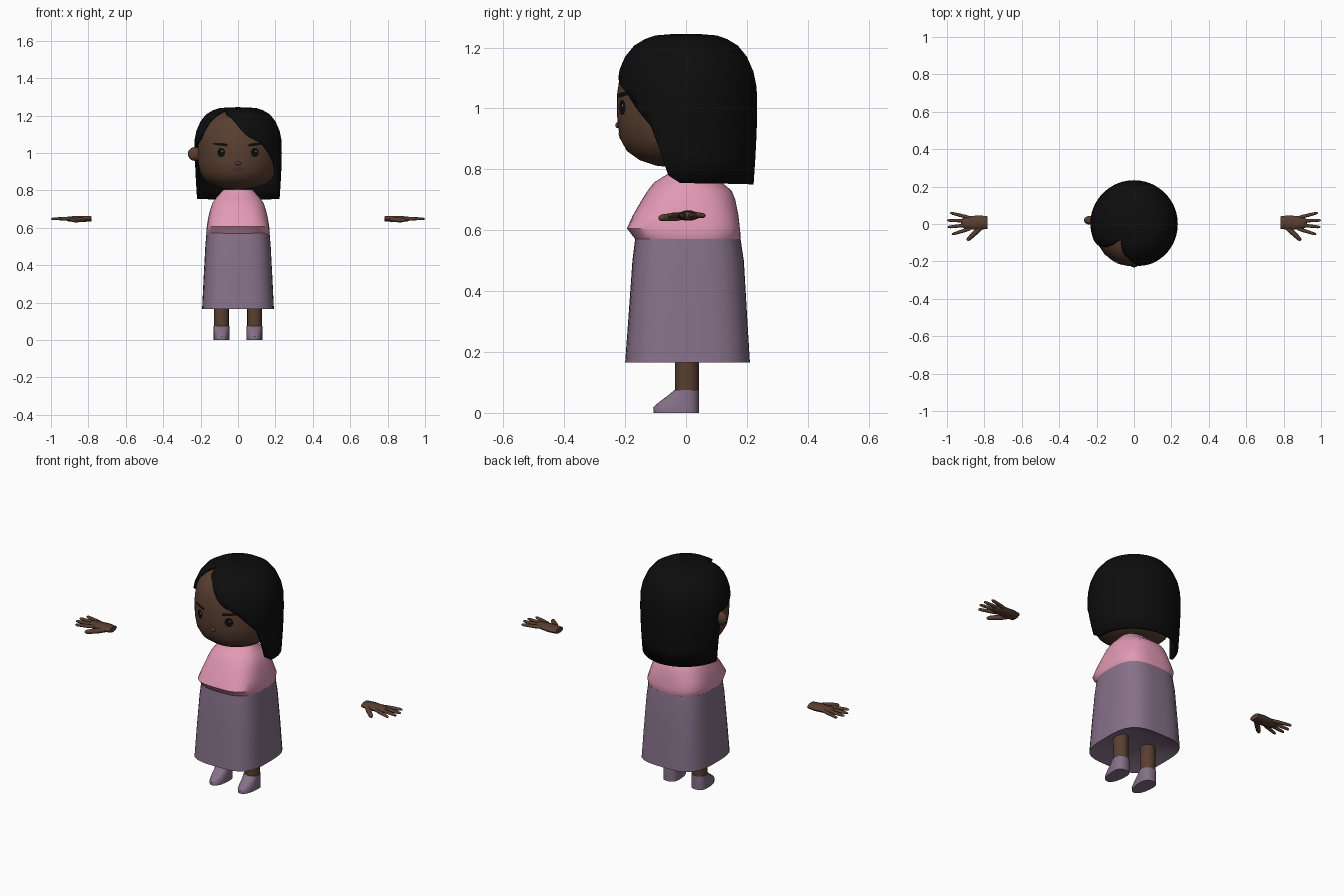
import bpy, bmesh
from math import sin, cos, pi, radians, sqrt
from mathutils import Vector

cube = bpy.data.objects.get("Cube")
if cube:
    bpy.data.objects.remove(cube, do_unlink=True)


def material(name, rgb):
    m = bpy.data.materials.new(name)
    m.use_nodes = True
    m.diffuse_color = (*rgb, 1)
    m.node_tree.nodes["Principled BSDF"].inputs["Base Color"].default_value = (*rgb, 1)
    return m


SKIN = material("brown skin", (0.10, 0.05, 0.03))
HAIR = material("black hair", (0.004, 0.004, 0.004))
PINK = material("pink top", (0.76, 0.32, 0.46))
PURPLE = material("dusty purple", (0.24, 0.165, 0.25))
LIPS = material("dark lips", (0.065, 0.032, 0.026))
GLINT = material("eye glint", (0.3, 0.25, 0.25))


def finish(name, bm, mat, recalc=True):
    bmesh.ops.remove_doubles(bm, verts=bm.verts, dist=0.0005)
    if recalc:
        bmesh.ops.recalc_face_normals(bm, faces=bm.faces)
    me = bpy.data.meshes.new(name)
    bm.to_mesh(me)
    bm.free()
    ob = bpy.data.objects.new(name, me)
    bpy.context.collection.objects.link(ob)
    me.materials.append(mat)
    return ob


def smooth(ob, angle=45):
    bpy.ops.object.select_all(action='DESELECT')
    ob.select_set(True)
    bpy.context.view_layer.objects.active = ob
    bpy.ops.object.shade_smooth_by_angle(angle=radians(angle))


def add_loft(bm, rings, caps=True):
    """Bridge closed rings of equal length."""
    rows = [[bm.verts.new(p) for p in r] for r in rings]
    n = len(rows[0])
    for a, b in zip(rows, rows[1:]):
        for i in range(n):
            j = (i + 1) % n
            bm.faces.new((a[i], a[j], b[j], b[i]))
    if caps:
        bm.faces.new(rows[0])
        bm.faces.new(rows[-1])


def ring(z, rx, front, back, cx=0, power=2, n=40):
    """Horizontal superellipse with separate front and back depth."""
    pts = []
    for i in range(n):
        c, s = cos(2 * pi * i / n), sin(2 * pi * i / n)
        k = (abs(c) ** power + abs(s) ** power) ** (-1 / power)
        pts.append(Vector((cx + rx * k * c, (back if s > 0 else front) * k * s, z)))
    return pts


def loft(name, rings, mat):
    bm = bmesh.new()
    add_loft(bm, rings)
    ob = finish(name, bm, mat)
    smooth(ob)
    return ob


def interp(table, v):
    for (a, fa), (b, fb) in zip(table, table[1:]):
        if a <= v <= b:
            return fa + (fb - fa) * (v - a) / (b - a)
    return table[0][1] if v < table[0][0] else table[-1][1]


# Head: (height, radius)
HEAD = [(0.805, 0.02), (0.812, 0.085), (0.83, 0.14), (0.86, 0.182), (0.9, 0.204),
        (0.95, 0.213), (1.0, 0.215), (1.05, 0.214), (1.11, 0.205), (1.16, 0.185),
        (1.195, 0.15), (1.222, 0.1), (1.23, 0.02)]
SHIFT = 0.012
loft("head", [[p + Vector((0, -SHIFT, 0)) for p in ring(z, r, r, r, n=48)] for z, r in HEAD], SKIN)


def ellipsoid(name, centre, radii, mat):
    bm = bmesh.new()
    bmesh.ops.create_uvsphere(bm, u_segments=16, v_segments=10, radius=1)
    for v in bm.verts:
        v.co = Vector(centre) + Vector([a * b for a, b in zip(v.co, radii)])
    smooth(finish(name, bm, mat))


ellipsoid("right_ear", (-0.232, 0.02, 0.995), (0.036, 0.024, 0.037), SKIN)
ellipsoid("nose", (0, -0.224, 0.945), (0.016, 0.008, 0.01), SKIN)


# Painted face details as thin plates following the face
def patch(name, cx, cz, outline, mat, lift=0.003):
    bm = bmesh.new()

    def place(x, z, t):
        x, z = cx + x * t, cz + z * t
        y = -SHIFT - sqrt(interp(HEAD, z) ** 2 - x * x) - lift
        return bm.verts.new((x, y, z))
    outer = [place(x, z, 1) for x, z in outline]
    inner = [place(x, z, 0.5) for x, z in outline]
    n = len(outline)
    for i in range(n):
        j = (i + 1) % n
        bm.faces.new((outer[i], outer[j], inner[j], inner[i]))
    bm.faces.new(inner)
    bm.normal_update()
    for f in bm.faces:
        if f.normal.y > 0:
            f.normal_flip()
    smooth(finish(name, bm, mat, recalc=False))


def oval(rx, rz, n=16):
    return [(rx * cos(2 * pi * i / n), rz * sin(2 * pi * i / n)) for i in range(n)]


for side, s in (("left", 1), ("right", -1)):
    patch(side + "_eye", s * 0.09, 1.003, oval(0.021, 0.025), HAIR)
    patch(side + "_eye_glint", s * 0.09 + 0.006, 1.01, oval(0.004, 0.004), GLINT, 0.005)
    brow = [(-0.04, -0.009), (0, -0.004), (0.04, 0.002), (0.042, 0.008), (0, 0.011), (-0.04, 0.004)]
    patch(side + "_eyebrow", s * 0.096, 1.044, [(s * x, z) for x, z in brow], HAIR)
patch("mouth", 0, 0.91, oval(0.034, 0.012), LIPS)

# Hair: a domed shell whose lower edge depends on the angle from the front
DOME = [(0.0, 1.245), (0.05, 1.244), (0.1, 1.24), (0.135, 1.228), (0.17, 1.207), (0.2, 1.17),
        (0.222, 1.12), (0.232, 1.07), (0.234, 1.0), (0.232, 0.92), (0.228, 0.84), (0.222, 0.75)]
FALL = sorted((z, r) for r, z in DOME)
EDGE = [(-180, 0.75), (-98, 0.755), (-95, 1.03), (-80, 1.04), (-63, 1.08), (-52, 1.165), (-42, 1.238),
        (-30, 1.228), (-10, 1.19), (12, 1.095), (34, 1.05), (61, 0.94), (75, 0.78), (85, 0.755), (180, 0.75)]
bm = bmesh.new()
rings = []
for r, z in DOME:
    row = []
    for i in range(72):
        phi = -180 + 5 * i
        zz = max(z, interp(EDGE, phi))
        rad = r if zz == z else interp(FALL, zz)
        row.append(Vector((rad * sin(radians(phi)), -rad * cos(radians(phi)), zz)))
    rings.append(row)
add_loft(bm, rings[1:], caps=False)
top = bm.verts.new((0, 0, 1.245))
bm.verts.ensure_lookup_table()
for i in range(72):
    bm.faces.new((top, bm.verts[i], bm.verts[(i + 1) % 72]))
bmesh.ops.dissolve_degenerate(bm, dist=0.0004, edges=bm.edges)
hair = finish("hair", bm, HAIR)
if sum(p.normal.dot(p.center - Vector((0, 0, 1))) for p in hair.data.polygons) < 0:
    hair.data.flip_normals()
smooth(hair, 60)
shell = hair.modifiers.new("thickness", 'SOLIDIFY')
shell.thickness = 0.016
shell.offset = -1

# Top and long skirt: height, half width, front depth, back depth, squareness
loft("top", [ring(z, w, f, b, power=p) for z, w, f, b, p in (
    (0.565, 0.165, 0.163, 0.176, 3), (0.575, 0.17, 0.17, 0.18, 3), (0.606, 0.167, 0.194, 0.177, 3.6),
    (0.65, 0.16, 0.174, 0.172, 3), (0.7, 0.148, 0.145, 0.162, 2.6), (0.73, 0.138, 0.126, 0.15, 2.4),
    (0.757, 0.12, 0.105, 0.118, 2.2), (0.785, 0.095, 0.06, 0.08, 2), (0.805, 0.075, 0.05, 0.06, 2))], PINK)
loft("skirt", [ring(z, w, f, b, power=p) for z, w, f, b, p in (
    (0.21, 0.1, 0.1, 0.11, 2), (0.167, 0.187, 0.196, 0.207, 3.4), (0.165, 0.192, 0.2, 0.21, 3.4),
    (0.33, 0.184, 0.188, 0.2, 3.3), (0.5, 0.175, 0.176, 0.19, 3.1), (0.572, 0.169, 0.167, 0.179, 3))], PURPLE)

# Legs and shoes
for side, s in (("left", 1), ("right", -1)):
    loft(side + "_leg", [ring(z, 0.039, 0.036, 0.042, s * 0.088, n=16) for z in (0.06, 0.3)], SKIN)
    loft(side + "_shoe", [ring(z, 0.042, f, 0.043, s * 0.088, 2.3, 24) for z, f in (
        (0, 0.106), (0.018, 0.108), (0.036, 0.088), (0.055, 0.062), (0.075, 0.038))], PURPLE)


# Hands: a flat palm plus tapered digits, drawn along x
def digit(bm, start, end, radius, flat=1.0, wide=1.0):
    start, end = Vector(start), Vector(end)
    axis = end - start
    across = axis.cross(Vector((0, 0, 1))).normalized()
    rows = []
    for t, k in ((0, 0.85), (0.3, 1), (0.6, 0.92), (0.88, 0.8), (0.97, 0.5), (1, 0.15)):
        rows.append([start + axis * t + across * cos(a) * radius * k * wide
                     + Vector((0, 0, sin(a) * radius * k * flat))
                     for a in [pi * i / 5 for i in range(10)]])
    add_loft(bm, rows)


for side, s in (("left", 1), ("right", -1)):
    bm = bmesh.new()
    digit(bm, (s * 0.783, 0.008, 0.648), (s * 0.925, 0.006, 0.648), 0.034, 0.5, 1.15)
    digit(bm, (s * 0.815, -0.015, 0.645), (s * 0.893, -0.088, 0.64), 0.014)
    for y0, x1, y1 in ((-0.025, 0.975, -0.056), (-0.004, 0.998, -0.017), (0.016, 1.0, 0.02), (0.033, 0.983, 0.06)):
        digit(bm, (s * 0.875, y0, 0.65), (s * x1, y1, 0.648), 0.0095)
    smooth(finish(side + "_hand", bm, SKIN))
